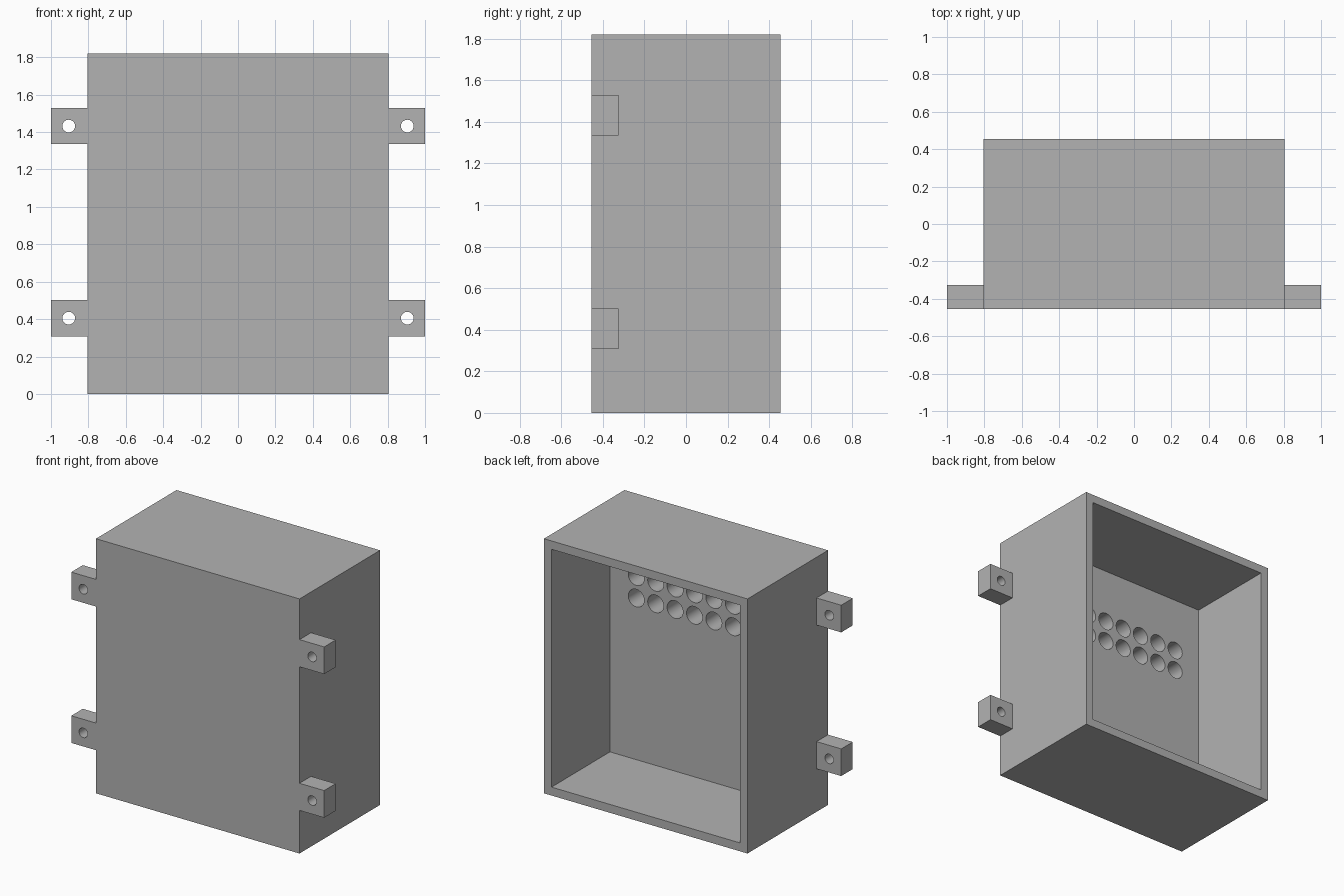
import bpy
import math

cube = bpy.data.objects.get("Cube")
if cube:
    bpy.data.objects.remove(cube, do_unlink=True)

W, D, H = 1.61, 0.91, 1.82      # case size
WALL = 0.06                     # wall thickness
FRONT, BACK = -D / 2, D / 2
FLOOR_Y = BACK - 0.66           # inner face of the thick front panel

grey = bpy.data.materials.new("light_grey")
grey.use_nodes = True
colour = (0.448, 0.448, 0.448, 1)
grey.diffuse_color = colour
grey.node_tree.nodes["Principled BSDF"].inputs["Base Color"].default_value = colour


def box(name, low, high):
    centre = [(a + b) / 2 for a, b in zip(low, high)]
    bpy.ops.mesh.primitive_cube_add(size=1, location=centre)
    ob = bpy.context.object
    ob.name = name
    ob.scale = [b - a for a, b in zip(low, high)]
    bpy.ops.object.transform_apply(location=True, rotation=False, scale=True)
    ob.data.materials.append(grey)
    return ob


def rod(name, x, z, radius, y0, y1):
    """Cylinder along y, used to drill a hole."""
    bpy.ops.mesh.primitive_cylinder_add(
        vertices=32, radius=radius, depth=y1 - y0,
        location=(x, (y0 + y1) / 2, z), rotation=(math.pi / 2, 0, 0))
    ob = bpy.context.object
    ob.name = name
    ob.data.materials.append(grey)
    return ob


def join(parts):
    bpy.ops.object.select_all(action='DESELECT')
    for p in parts:
        p.select_set(True)
    bpy.context.view_layer.objects.active = parts[0]
    bpy.ops.object.join()
    return parts[0]


def cut(target, cutter):
    cutter.hide_render = True
    mod = target.modifiers.new("cut", 'BOOLEAN')
    mod.operation = 'DIFFERENCE'
    mod.solver = 'EXACT'
    mod.object = cutter
    bpy.ops.object.select_all(action='DESELECT')
    target.select_set(True)
    bpy.context.view_layer.objects.active = target
    bpy.ops.object.modifier_apply(modifier=mod.name)
    bpy.data.objects.remove(cutter, do_unlink=True)


def smooth(ob):
    bpy.ops.object.select_all(action='DESELECT')
    ob.select_set(True)
    bpy.context.view_layer.objects.active = ob
    bpy.ops.object.shade_smooth_by_angle(angle=math.radians(30))


# Case, open at the back
case = box("case", (-W / 2, FRONT, 0), (W / 2, BACK, H))
cut(case, box("cavity_cutter", (-W / 2 + WALL, FLOOR_Y, WALL),
              (W / 2 - WALL, BACK + 0.1, H - WALL)))

# Two rows of blind sockets in the inner face of the front panel
PITCH = 0.1535
sockets = [rod("socket_cutter", (i - 3.5) * PITCH, z, 0.063, FRONT + WALL, FLOOR_Y + 0.1)
           for i in range(8) for z in (1.215, 1.215 + PITCH)]
cut(case, join(sockets))
smooth(case)

# Drilled mounting tabs on both sides
for side, side_name in ((1, "left"), (-1, "right")):
    for z, level in ((0.405, "lower"), (1.432, "upper")):
        x0, x1 = sorted((side * W / 2, side))
        tab = box(f"{level}_{side_name}_mounting_tab",
                  (x0, FRONT, z - 0.097), (x1, FRONT + 0.13, z + 0.097))
        cut(tab, rod("screw_hole_cutter", side * 0.905, z, 0.034, FRONT - 0.1, FRONT + 0.3))
        smooth(tab)
